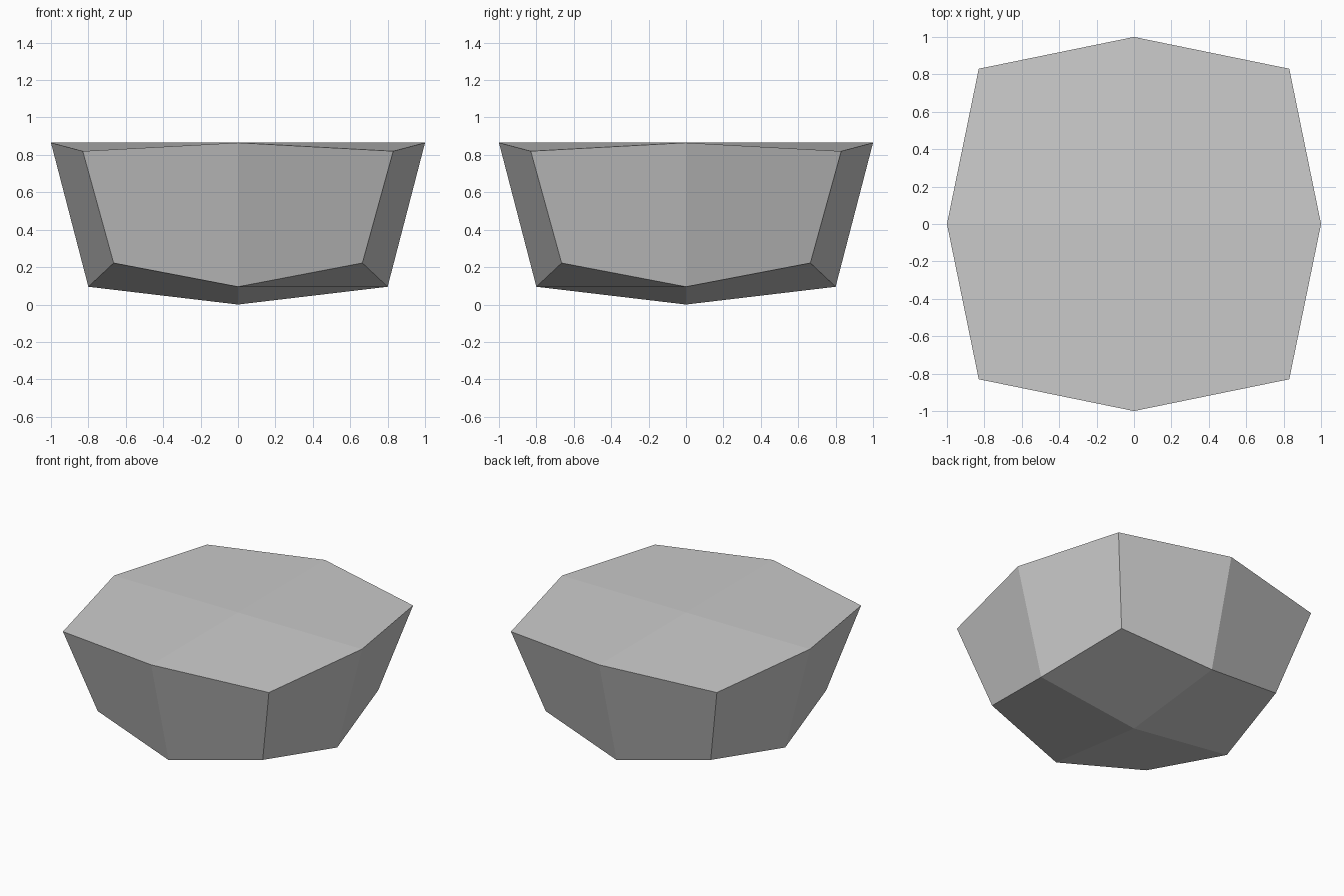
import bpy
import bmesh

cube = bpy.data.objects.get("Cube")
if cube:
    bpy.data.objects.remove(cube, do_unlink=True)

# Stone grey material
grey = bpy.data.materials.new("stone_grey")
grey.use_nodes = True
colour = (0.6, 0.6, 0.6, 1)
grey.diffuse_color = colour
grey.node_tree.nodes["Principled BSDF"].inputs["Base Color"].default_value = colour


def shape_layer(verts, mid, corner, heights):
    """Place a 3x3 layer: heights are for the centre, edge middles and corners."""
    for v in verts:
        sx, sy = round(v.co.x), round(v.co.y)
        rank = abs(sx) + abs(sy)
        reach = corner if rank == 2 else mid
        v.co = (sx * reach, sy * reach, heights[rank])


# Faceted block: a 2x2 grid pulled up into a closed, tapered body
bm = bmesh.new()
bmesh.ops.create_grid(bm, x_segments=2, y_segments=2, size=1)
bottom = list(bm.verts)
result = bmesh.ops.extrude_face_region(bm, geom=bm.faces[:], use_keep_orig=True)
top = [g for g in result["geom"] if isinstance(g, bmesh.types.BMVert)]
shape_layer(bottom, 0.8, 0.665, (0, 0.095, 0.222))
shape_layer(top, 1.0, 0.83, (0.865, 0.865, 0.82))
bmesh.ops.recalc_face_normals(bm, faces=bm.faces[:])

mesh = bpy.data.meshes.new("faceted_block")
bm.to_mesh(mesh)
bm.free()
mesh.materials.append(grey)
block = bpy.data.objects.new("faceted_block", mesh)
bpy.context.collection.objects.link(block)
